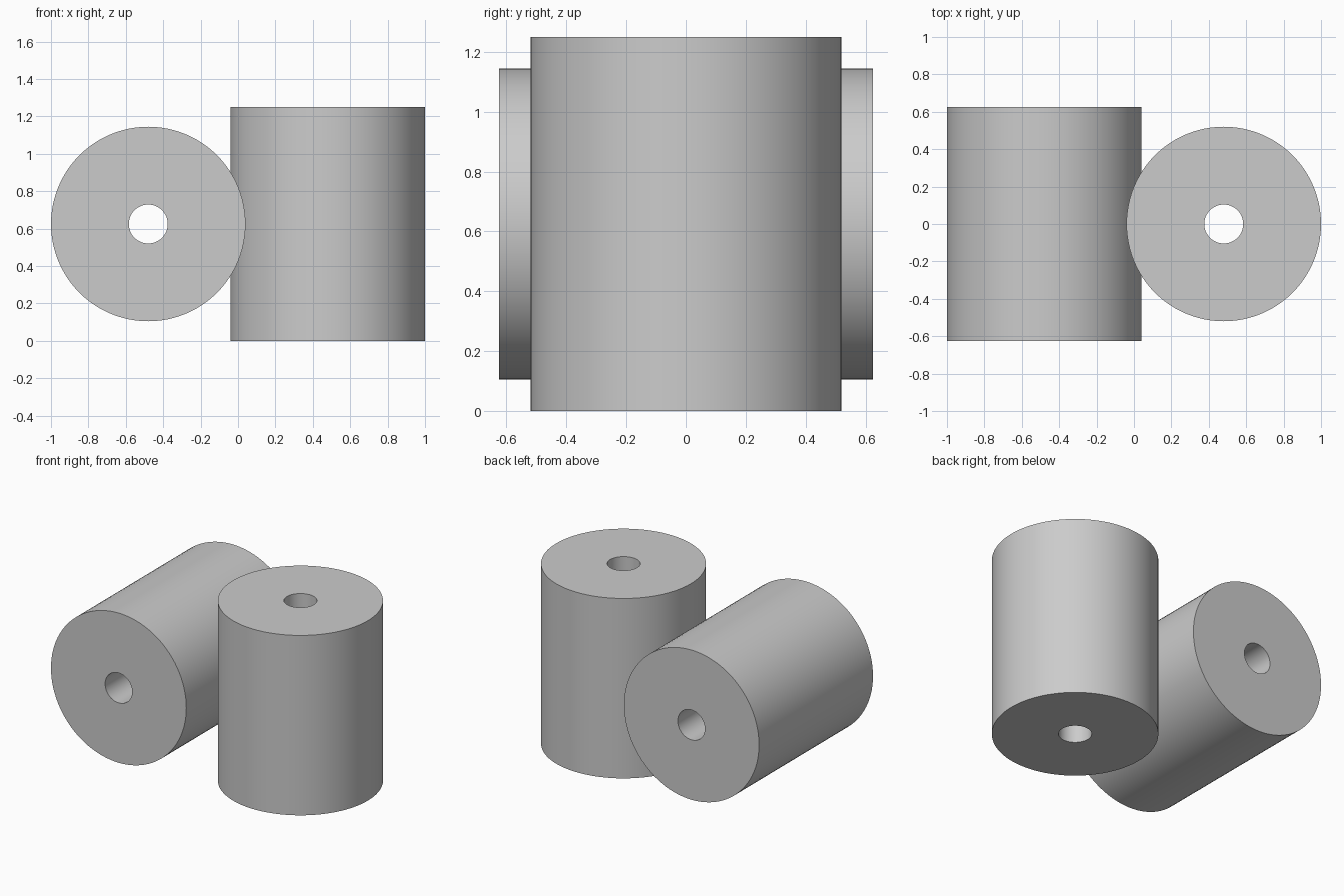
import bpy, bmesh, math
from mathutils import Vector

cube = bpy.data.objects.get("Cube")
if cube:
    bpy.data.objects.remove(cube, do_unlink=True)

OUTER, BORE, LENGTH = 0.52, 0.104, 1.25
SIDES = 96

grey = bpy.data.materials.new("plain grey")
grey.use_nodes = True
colour = (0.6, 0.6, 0.6, 1)
grey.diffuse_color = colour
grey.node_tree.nodes["Principled BSDF"].inputs["Base Color"].default_value = colour


def bored_cylinder(name, location, tilt):
    """Spin a rectangular wall section around the axis to make a thick tube."""
    bm = bmesh.new()
    h = LENGTH / 2
    section = [(BORE, -h), (OUTER, -h), (OUTER, h), (BORE, h)]
    verts = [bm.verts.new((r, 0, z)) for r, z in section]
    edges = [bm.edges.new((verts[i], verts[i - 1])) for i in range(len(verts))]
    bmesh.ops.spin(bm, geom=verts + edges, cent=Vector(), axis=Vector((0, 0, 1)),
                   angle=math.tau, steps=SIDES)
    bmesh.ops.remove_doubles(bm, verts=bm.verts[:], dist=1e-4)
    bmesh.ops.recalc_face_normals(bm, faces=bm.faces[:])
    mesh = bpy.data.meshes.new(name)
    bm.to_mesh(mesh)
    bm.free()
    mesh.materials.append(grey)
    obj = bpy.data.objects.new(name, mesh)
    bpy.context.collection.objects.link(obj)
    obj.location = location
    obj.rotation_euler.x = tilt
    # Smooth walls with crisp rims
    bpy.ops.object.select_all(action="DESELECT")
    obj.select_set(True)
    bpy.context.view_layer.objects.active = obj
    bpy.ops.object.shade_smooth_by_angle(angle=math.radians(30))
    return obj


# Upright cylinder on the left, lying cylinder on the right
bored_cylinder("upright_cylinder", (0.48, 0, LENGTH / 2), 0)
bored_cylinder("lying_cylinder", (-0.48, 0, LENGTH / 2), math.radians(90))
